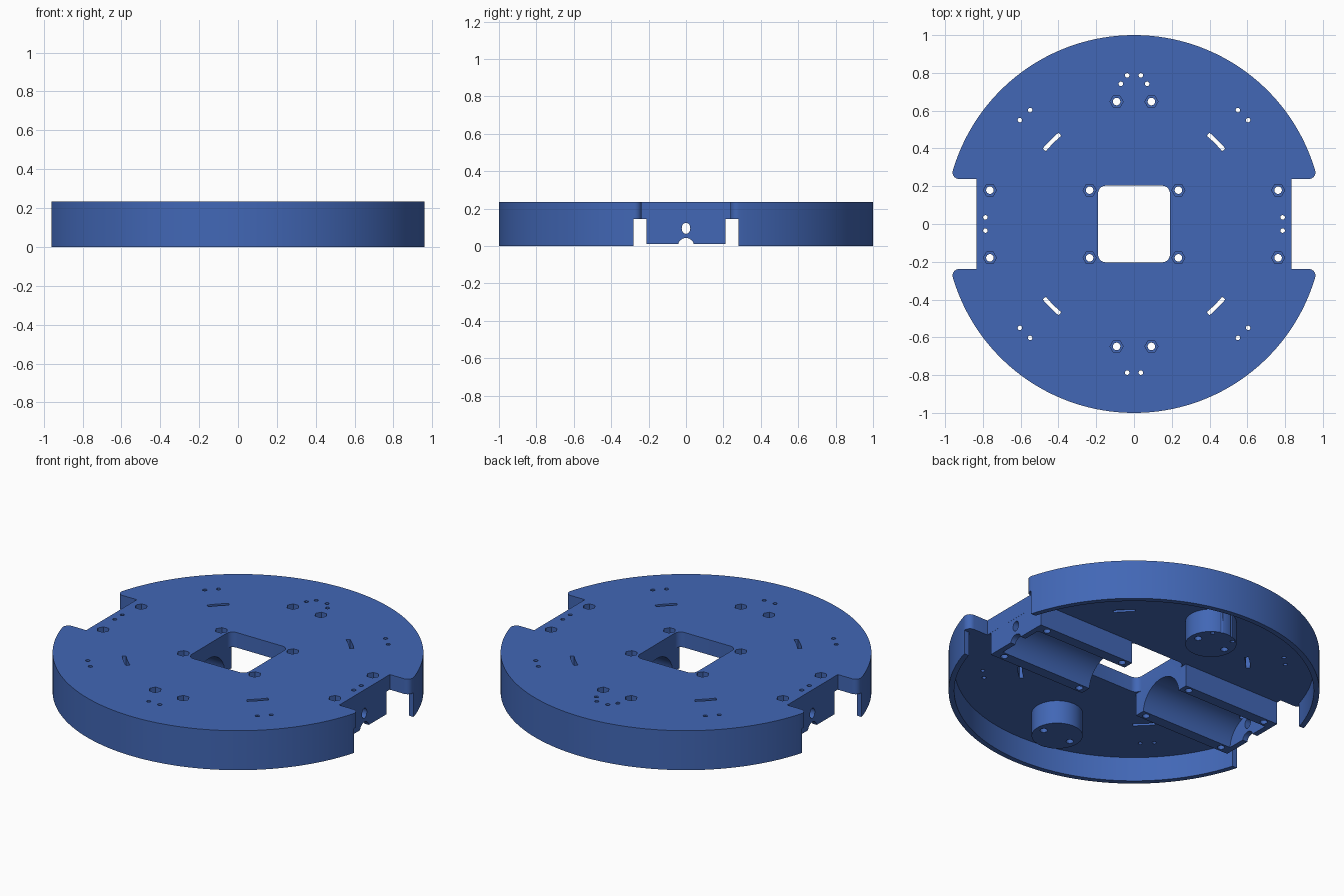
import bpy, bmesh, math
from mathutils import Matrix

if "Cube" in bpy.data.objects:
    bpy.data.objects.remove(bpy.data.objects["Cube"])

TOP, UNDER = 0.235, 0.145      # plate top and underside heights
SIDE, NOTCH = 0.833, 0.238     # side notch depth and half width


def circle(cx, cy, r, n=16, start=0.0):
    return [(cx + r * math.cos(start + 2 * math.pi * i / n),
             cy + r * math.sin(start + 2 * math.pi * i / n)) for i in range(n)]


def rect(x0, x1, y0, y1):
    return [(x0, y0), (x1, y0), (x1, y1), (x0, y1)]


def arc(cx, cy, r, a0, a1, n):
    return [(cx + r * math.cos(a0 + (a1 - a0) * i / n),
             cy + r * math.sin(a0 + (a1 - a0) * i / n)) for i in range(n + 1)]


def rounded_rect(hx, hy, r):
    pts = []
    for k, (sx, sy) in enumerate([(1, 1), (-1, 1), (-1, -1), (1, -1)]):
        pts += arc(sx * (hx - r), sy * (hy - r), r, k * math.pi / 2, (k + 1) * math.pi / 2, 6)
    return pts


def prisms(name, outlines, z0, z1, along_x=False):
    """Extrude closed outlines from z0 to z1, or along x when the outline is (y, z)."""
    bm = bmesh.new()
    for pts in outlines:
        low = [bm.verts.new((x, y, z0)) for x, y in pts]
        high = [bm.verts.new((x, y, z1)) for x, y in pts]
        bm.faces.new(low[::-1])
        bm.faces.new(high)
        for i in range(len(pts)):
            j = (i + 1) % len(pts)
            bm.faces.new((low[i], low[j], high[j], high[i]))
    if along_x:
        bm.transform(Matrix(((0, 0, 1, 0), (1, 0, 0, 0), (0, 1, 0, 0), (0, 0, 0, 1))))
    bmesh.ops.recalc_face_normals(bm, faces=bm.faces[:])
    mesh = bpy.data.meshes.new(name)
    bm.to_mesh(mesh)
    bm.free()
    ob = bpy.data.objects.new(name, mesh)
    bpy.context.collection.objects.link(ob)
    return ob


def combine(target, tool, operation):
    bpy.context.view_layer.objects.active = target
    mod = target.modifiers.new("combine", 'BOOLEAN')
    mod.operation, mod.object, mod.solver = operation, tool, 'EXACT'
    bpy.ops.object.modifier_apply(modifier=mod.name)
    bpy.data.objects.remove(tool)


def mirrored(points):
    return [(sx * x, sy * y) for x, y in points for sx in (1, -1) for sy in (1, -1)]


# Disc outline with two side notches and rounded tabs
r = 0.035
cy = NOTCH + r
cx = math.sqrt((1 - r) ** 2 - cy ** 2)
tab = math.atan2(cy, cx)
half = [(SIDE, NOTCH)] + arc(cx, cy, r, -math.pi / 2, tab, 8)
half += arc(0, 0, 1, tab, math.pi - tab, 96)[1:-1]
half += [(-x, y) for x, y in reversed([(SIDE, NOTCH)] + arc(cx, cy, r, -math.pi / 2, tab, 8))]
outline = half + [(-x, -y) for x, y in half]
chassis = prisms("chassis", [outline], 0, TOP)

# Hollow the underside, leaving a thin rim that is open at the sides
combine(chassis, prisms("pocket", [circle(0, 0, 0.97, 160)], -0.1, UNDER), 'DIFFERENCE')
combine(chassis, prisms("side_opening", [rect(-1.2, 1.2, -0.28, 0.28)], -0.1, UNDER), 'DIFFERENCE')

# Motor blocks and round caster bosses under the plate
blocks = [rect(0.19, SIDE - 0.0005, -0.21, 0.21), rect(-SIDE + 0.0005, -0.19, -0.21, 0.21)]
combine(chassis, prisms("motor_blocks", blocks, 0.01, 0.19), 'UNION')
bosses = [circle(0, s * 0.645, 0.138, 48) for s in (1, -1)]
combine(chassis, prisms("caster_bosses", bosses, 0.006, 0.19), 'UNION')

# Motor channels, shaft openings and wire holes
combine(chassis, prisms("motor_channel", [circle(0, 0, 0.148, 64)], -0.80, 0.80, True), 'DIFFERENCE')
wire = [(y, 0.095 + (z - 0.095) * 1.3) for y, z in circle(0, 0.095, 0.023, 20)]
combine(chassis, prisms("shaft_and_wire", [circle(0, 0, 0.043, 32), wire], -1.2, 1.2, True),
        'DIFFERENCE')

# Central window
combine(chassis, prisms("window", [rounded_rect(0.19, 0.203, 0.04)], -0.1, 0.4), 'DIFFERENCE')

# Hexagonal nut recesses on top
screws = mirrored([(0.235, 0.179), (0.763, 0.179), (0.092, 0.648)])
combine(chassis, prisms("nut_recesses", [circle(x, y, 0.035, 6) for x, y in screws],
                        TOP - 0.06, 0.4), 'DIFFERENCE')

# Screw holes, pin holes and curved slots straight through
pins = mirrored([(0.036, 0.787), (0.55, 0.603), (0.604, 0.55), (0.787, 0.035)])
pins += [(0.07, 0.742), (-0.07, 0.742)]
holes = [circle(x, y, 0.02) for x, y in screws] + [circle(x, y, 0.012, 12) for x, y in pins]
for k in range(4):
    mid, spread = math.pi / 4 + k * math.pi / 2, 0.095
    holes.append(arc(0, 0, 0.627, mid - spread, mid + spread, 8)
                 + arc(0, 0, 0.605, mid + spread, mid - spread, 8))
combine(chassis, prisms("holes", holes, -0.1, 0.4), 'DIFFERENCE')

# Blue plastic, smooth curves with crisp edges
blue = bpy.data.materials.new("blue plastic")
blue.diffuse_color = (0.054, 0.136, 0.468, 1)
blue.use_nodes = True
blue.node_tree.nodes["Principled BSDF"].inputs["Base Color"].default_value = blue.diffuse_color
chassis.data.materials.clear()
chassis.data.materials.append(blue)
for p in chassis.data.polygons:
    p.material_index = 0
bpy.ops.object.select_all(action='DESELECT')
chassis.select_set(True)
bpy.context.view_layer.objects.active = chassis
bpy.ops.object.shade_smooth_by_angle(angle=math.radians(30))
